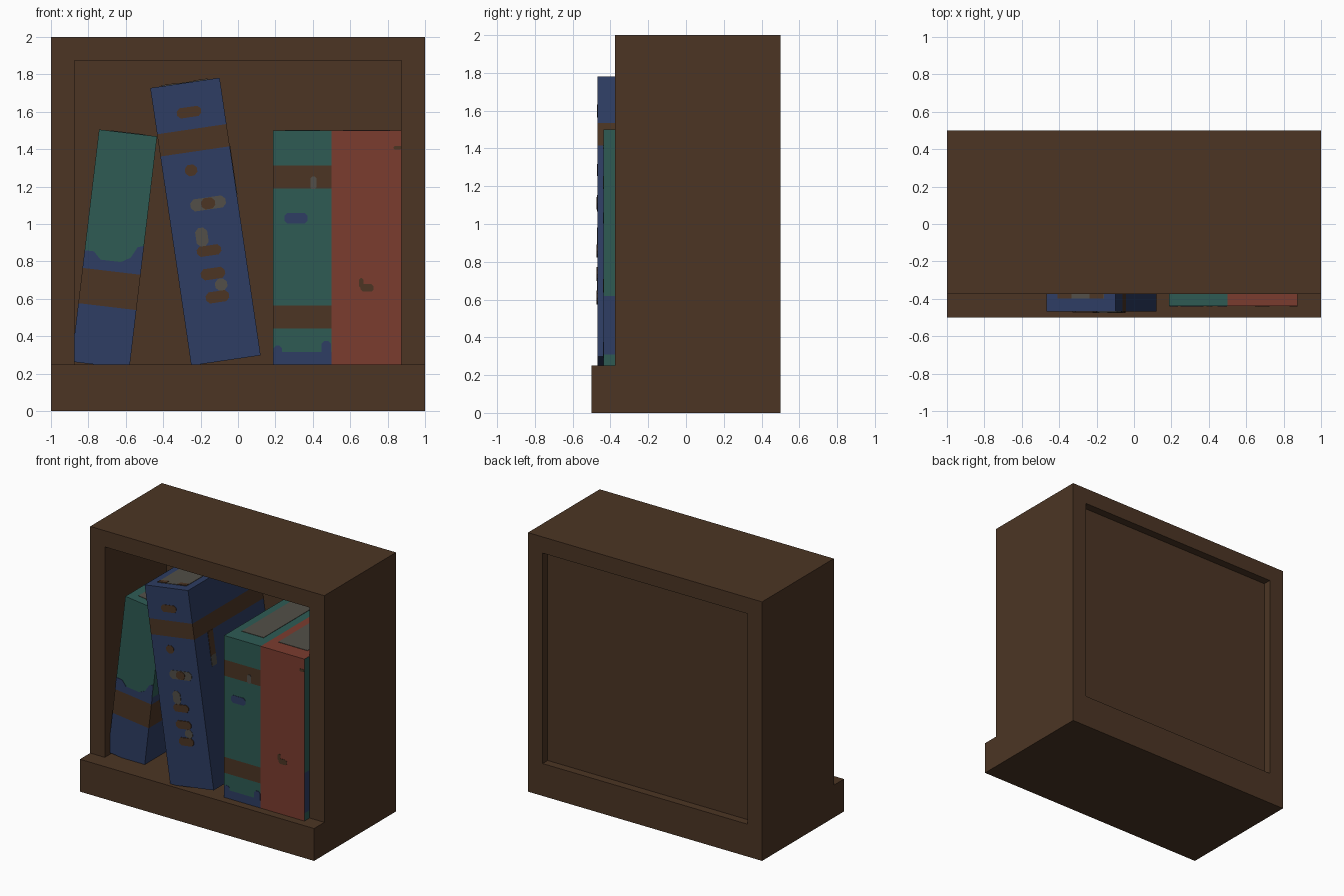
import bpy, bmesh
from math import radians
from mathutils import Matrix, Vector

cube = bpy.data.objects.get("Cube")
if cube:
    bpy.data.objects.remove(cube, do_unlink=True)


def material(name, hex_code):
    rgb = [int(hex_code[i:i + 2], 16) / 255 for i in (0, 2, 4)]
    col = [c / 12.92 if c < 0.04 else ((c + 0.055) / 1.055) ** 2.4 for c in rgb] + [1]
    m = bpy.data.materials.new(name)
    m.use_nodes = True
    m.diffuse_color = col
    m.node_tree.nodes["Principled BSDF"].inputs["Base Color"].default_value = col
    return m


NAMES = ["brown", "blue", "teal", "red", "grey"]
BROWN, BLUE, TEAL, RED, GREY = range(5)
MATS = [material(n, h) for n, h in zip(
    ["wood brown", "cover blue", "cover teal", "cover red", "page grey"],
    ["4c3524", "2e3d63", "2e5b54", "7b3c2f", "524f48"])]


def finish(bm, name, mats, matrix=None):
    bmesh.ops.recalc_face_normals(bm, faces=bm.faces)
    me = bpy.data.meshes.new(name)
    bm.to_mesh(me)
    bm.free()
    for m in mats:
        me.materials.append(m)
    ob = bpy.data.objects.new(name, me)
    bpy.context.collection.objects.link(ob)
    if matrix:
        ob.matrix_world = matrix
    return ob


def add_box(bm, lo, hi):
    lo, hi = Vector(lo), Vector(hi)
    mat = Matrix.Translation((lo + hi) / 2) @ Matrix.Diagonal((*(hi - lo), 1))
    bmesh.ops.create_cube(bm, size=1, matrix=mat)


def box(name, lo, hi, mat):
    bm = bmesh.new()
    add_box(bm, lo, hi)
    return finish(bm, name, [MATS[mat]])


def plate(name, corners, normal, mat, matrix, lift=0.003):
    """Thin painted polygon standing just proud of a surface."""
    n = Vector(normal)
    bm = bmesh.new()
    face = bm.faces.new([bm.verts.new(Vector(c) - n * 0.001) for c in corners])
    out = bmesh.ops.extrude_face_region(bm, geom=[face])["geom"]
    verts = [v for v in out if isinstance(v, bmesh.types.BMVert)]
    bmesh.ops.translate(bm, verts=verts, vec=n * (lift + 0.001))
    return finish(bm, name, [MATS[mat]], matrix)


def mark(name, matrix, x, z, w, h, mat, lift=0.003):
    """Chamfered mark on a spine, centred at front position x, z."""
    c = matrix.inverted() @ Vector((x, matrix.translation.y, z))
    a, b, k = w / 2, h / 2, 0.3 * min(w, h)
    pts = [(-a, k - b), (k - a, -b), (a - k, -b), (a, k - b),
           (a, b - k), (a - k, b), (k - a, b), (-a, b - k)]
    plate(name, [(c.x + p, 0, c.z + q) for p, q in pts], (0, -1, 0), mat, matrix, lift)


def book(name, x, y, z, tilt, w, h, bands, inset, side_bands=None):
    """Box cut at band heights; bands are (top height, colour) from the bottom up."""
    matrix = Matrix.Translation((x, y, z)) @ Matrix.Rotation(radians(tilt), 4, 'Y')
    depth = 0.374 - y
    bm = bmesh.new()
    add_box(bm, (0, 0, 0), (w, depth, h))
    for cut in {t for t, _ in bands + (side_bands or []) if t < h}:
        bmesh.ops.bisect_plane(bm, geom=bm.verts[:] + bm.edges[:] + bm.faces[:],
                               plane_co=(0, 0, cut), plane_no=(0, 0, 1))
    bm.normal_update()
    for f in bm.faces:
        rule = side_bands if side_bands and f.normal.x > 0.9 else bands
        mid = f.calc_center_median().z
        f.material_index = next(c for t, c in rule if mid <= t + 0.001)
    finish(bm, name, MATS, matrix)
    # paper block seen from above
    e = 0.0625
    plate(name + "_pages", [(e, inset, h), (w - e, inset, h), (w - e, depth, h), (e, depth, h)],
          (0, 0, 1), GREY, matrix)
    return matrix


# Case: a ring-shaped frame, recessed back panel and front ledge
bm = bmesh.new()
outer = [(-1, 0), (1, 0), (1, 2), (-1, 2)]
inner = [(-0.875, 0.25), (0.875, 0.25), (0.875, 1.875), (-0.875, 1.875)]
rings = [[[bm.verts.new((x, y, z)) for x, z in loop] for loop in (outer, inner)]
         for y in (-0.375, 0.5)]
(fo, fi), (bo, bi) = rings
for p, q in ((fo, fi), (bo, bi), (fo, bo), (fi, bi)):
    for i in range(4):
        j = (i + 1) % 4
        bm.faces.new((p[i], p[j], q[j], q[i]))
finish(bm, "case_frame", [MATS[BROWN]])
box("back_panel", (-0.875, 0.375, 0.25), (0.875, 0.4375, 1.875), BROWN)
box("front_ledge", (-1, -0.5, 0), (1, -0.375, 0.25), BROWN)

# Left book, leaning right, with a scalloped colour change
m = book("left_book", -0.891, -0.3125, 0.264, 6.8, 0.3125, 1.25,
         [(0.315, BLUE), (0.505, BROWN), (0.56, BLUE), (1.25, TEAL)], 0.07)
for side, pts in (("left", [(0, 0.56), (0.09, 0.56), (0.05, 0.6), (0, 0.6)]),
                  ("right", [(0.2, 0.56), (0.3125, 0.56), (0.3125, 0.66),
                             (0.28, 0.65), (0.25, 0.59)])):
    plate("left_book_scallop_" + side, [(u, 0, v) for u, v in pts], (0, -1, 0), BLUE, m)

# Tall blue book, leaning left
m = book("tall_book", -0.25, -0.469, 0.243, -8.4, 0.375, 1.5,
         [(1.13, BLUE), (1.25, BROWN), (1.5, BLUE)], 0.07)
for i, (x, z, w, h, col, lift) in enumerate([
        (-0.262, 1.598, 0.13, 0.055, BROWN, 0.003),
        (-0.251, 1.287, 0.065, 0.06, BROWN, 0.003),
        (-0.16, 1.11, 0.19, 0.065, GREY, 0.003),
        (-0.16, 1.11, 0.075, 0.06, BROWN, 0.006),
        (-0.193, 0.93, 0.065, 0.1, GREY, 0.003),
        (-0.155, 0.858, 0.13, 0.055, BROWN, 0.006),
        (-0.134, 0.735, 0.13, 0.06, BROWN, 0.006),
        (-0.09, 0.676, 0.065, 0.065, GREY, 0.003),
        (-0.11, 0.611, 0.125, 0.06, BROWN, 0.006)]):
    mark(f"tall_book_mark_{i}", m, x, z, w, h, col, lift)
# strap end on the cover, and dark spots at the front of the pages
for nm, v0, v1, col in (("strap", 0.95, 1.13, BROWN), ("strap_tip", 0.87, 0.95, GREY)):
    plate("tall_book_" + nm, [(0.375, 0.16, v0), (0.375, 0.22, v0),
                              (0.375, 0.22, v1), (0.375, 0.16, v1)], (1, 0, 0), col, m)
for u in (0.0625, 0.235):
    plate("tall_book_page_spot", [(u, 0.07, 1.5), (u + 0.075, 0.07, 1.5),
                                  (u + 0.075, 0.105, 1.5), (u, 0.105, 1.5)],
          (0, 0, 1), BROWN, m, 0.006)

# Upright teal book
m = book("teal_book", 0.1875, -0.4375, 0.25, 0, 0.3125, 1.25,
         [(0.065, BLUE), (0.19, TEAL), (0.313, BROWN), (0.94, TEAL),
          (1.064, BROWN), (1.25, TEAL)], 0.125)
mark("teal_book_blue_mark", m, 0.31, 1.031, 0.125, 0.058, BLUE)
mark("teal_book_grey_mark", m, 0.403, 1.22, 0.032, 0.068, GREY)
mark("teal_book_left_corner", m, 0.212, 0.32, 0.045, 0.06, BLUE)
mark("teal_book_right_corner", m, 0.472, 0.335, 0.052, 0.08, BLUE)

# Upright red book, with a teal and blue outer cover
m = book("red_book", 0.5, -0.4375, 0.25, 0, 0.3745, 1.25, [(1.25, RED)], 0.125,
         [(0.06, TEAL), (0.37, BLUE), (1.25, TEAL)])
mark("red_book_mark", m, 0.69, 0.658, 0.07, 0.04, BROWN)
mark("red_book_mark_tip", m, 0.659, 0.685, 0.025, 0.05, BROWN)
mark("red_book_edge_mark", m, 0.853, 1.408, 0.042, 0.02, BROWN)
